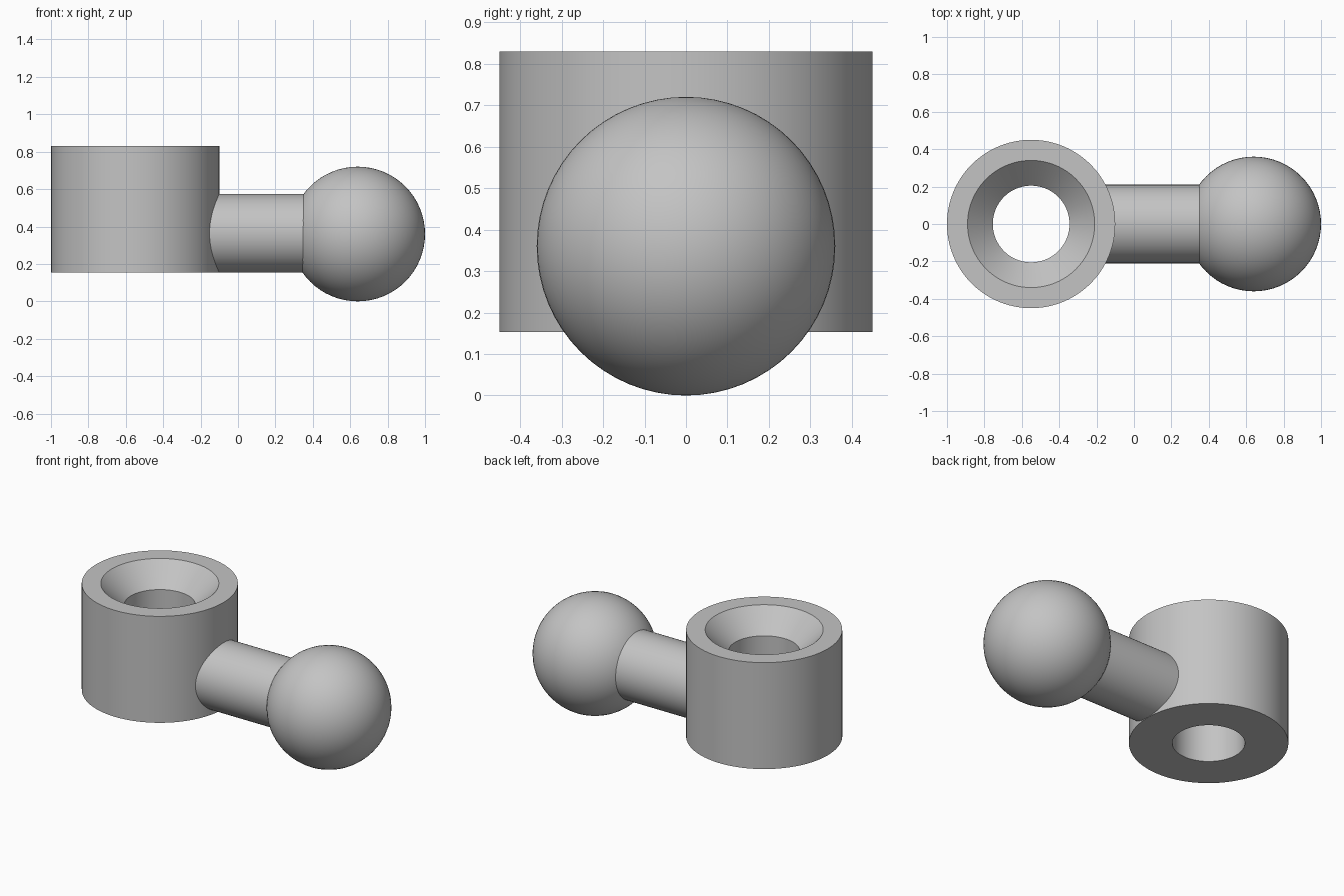
import bpy, bmesh, math
from mathutils import Matrix

cube = bpy.data.objects.get("Cube")
if cube:
    bpy.data.objects.remove(cube, do_unlink=True)

GREY = (0.55, 0.55, 0.55, 1)
metal = bpy.data.materials.new("plain grey")
metal.use_nodes = True
metal.diffuse_color = GREY
metal.node_tree.nodes["Principled BSDF"].inputs["Base Color"].default_value = GREY


def add_part(name, bm, location):
    bmesh.ops.recalc_face_normals(bm, faces=bm.faces)
    mesh = bpy.data.meshes.new(name)
    bm.to_mesh(mesh)
    bm.free()
    mesh.materials.append(metal)
    obj = bpy.data.objects.new(name, mesh)
    obj.location = location
    bpy.context.collection.objects.link(obj)
    bpy.ops.object.select_all(action='DESELECT')
    obj.select_set(True)
    bpy.context.view_layer.objects.active = obj
    bpy.ops.object.shade_smooth_by_angle(angle=math.radians(30))
    return obj


def lathe(profile, steps=96):
    """Revolve a closed (radius, height) profile around z."""
    bm = bmesh.new()
    verts = [bm.verts.new((r, 0, z)) for r, z in profile]
    edges = [bm.edges.new((v, verts[i - 1])) for i, v in enumerate(verts)]
    bmesh.ops.spin(bm, geom=verts + edges, cent=(0, 0, 0), axis=(0, 0, 1),
                   angle=math.tau, steps=steps, use_merge=True)
    bmesh.ops.remove_doubles(bm, verts=bm.verts, dist=0.0001)
    return bm


# Collar with a through hole and a countersunk top
bottom, top = 0.153, 0.83
add_part("collar", lathe([(0.205, bottom), (0.45, bottom), (0.45, top),
                          (0.34, top), (0.205, top - 0.135)]), (-0.55, 0, 0))

# Round neck running from inside the collar wall into the ball
start, end, axis_z = -0.25, 0.42, 0.364
bm = bmesh.new()
bmesh.ops.create_cone(bm, cap_ends=True, segments=64, radius1=0.21, radius2=0.21,
                      depth=end - start, matrix=Matrix.Rotation(math.pi / 2, 4, 'Y'))
add_part("neck", bm, ((start + end) / 2, 0, axis_z))

# Ball end
bm = bmesh.new()
bmesh.ops.create_uvsphere(bm, u_segments=64, v_segments=32, radius=0.36)
add_part("ball", bm, (0.64, 0, 0.36))
